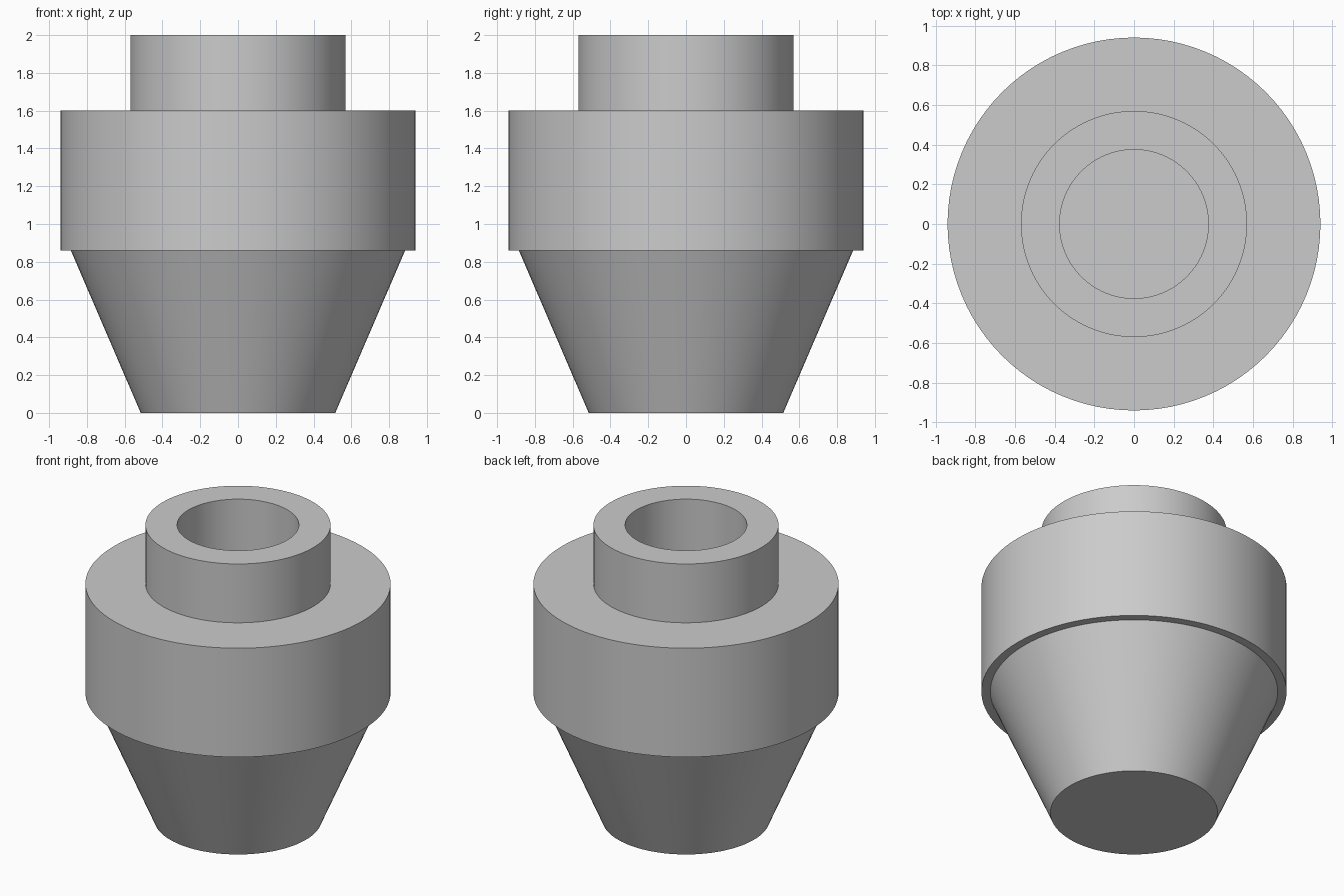
import bpy
import bmesh
import math
from mathutils import Matrix, Vector

cube = bpy.data.objects.get("Cube")
if cube:
    bpy.data.objects.remove(cube, do_unlink=True)

SIDES = 96

grey = bpy.data.materials.new("plain_grey")
grey.use_nodes = True
colour = (0.6, 0.6, 0.6, 1)
grey.diffuse_color = colour
grey.node_tree.nodes["Principled BSDF"].inputs["Base Color"].default_value = colour


def revolve(name, profile):
    """Spin a (radius, height) profile around z into a closed solid."""
    bm = bmesh.new()
    verts = [bm.verts.new((r, 0, z)) for r, z in profile]
    edges = [bm.edges.new(pair) for pair in zip(verts, verts[1:])]
    bmesh.ops.spin(bm, geom=verts + edges, cent=(0, 0, 0), axis=(0, 0, 1),
                   angle=math.tau, steps=SIDES, use_duplicate=False)
    bmesh.ops.remove_doubles(bm, verts=bm.verts, dist=0.0001)
    bmesh.ops.recalc_face_normals(bm, faces=bm.faces)
    mesh = bpy.data.meshes.new(name)
    bm.to_mesh(mesh)
    bm.free()
    mesh.materials.append(grey)
    obj = bpy.data.objects.new(name, mesh)
    bpy.context.collection.objects.link(obj)
    bpy.ops.object.select_all(action="DESELECT")
    obj.select_set(True)
    bpy.context.view_layer.objects.active = obj
    bpy.ops.object.shade_smooth_by_angle(angle=math.radians(20))
    return obj


# Turned body: tapered base, wide collar, hollow neck
revolve("turned_body", [
    (0, 0), (0.515, 0), (0.885, 0.86),
    (0.94, 0.86), (0.94, 1.6),
    (0.57, 1.6), (0.57, 2), (0.375, 2),
    (0.375, 1.6), (0, 1.6),
])
